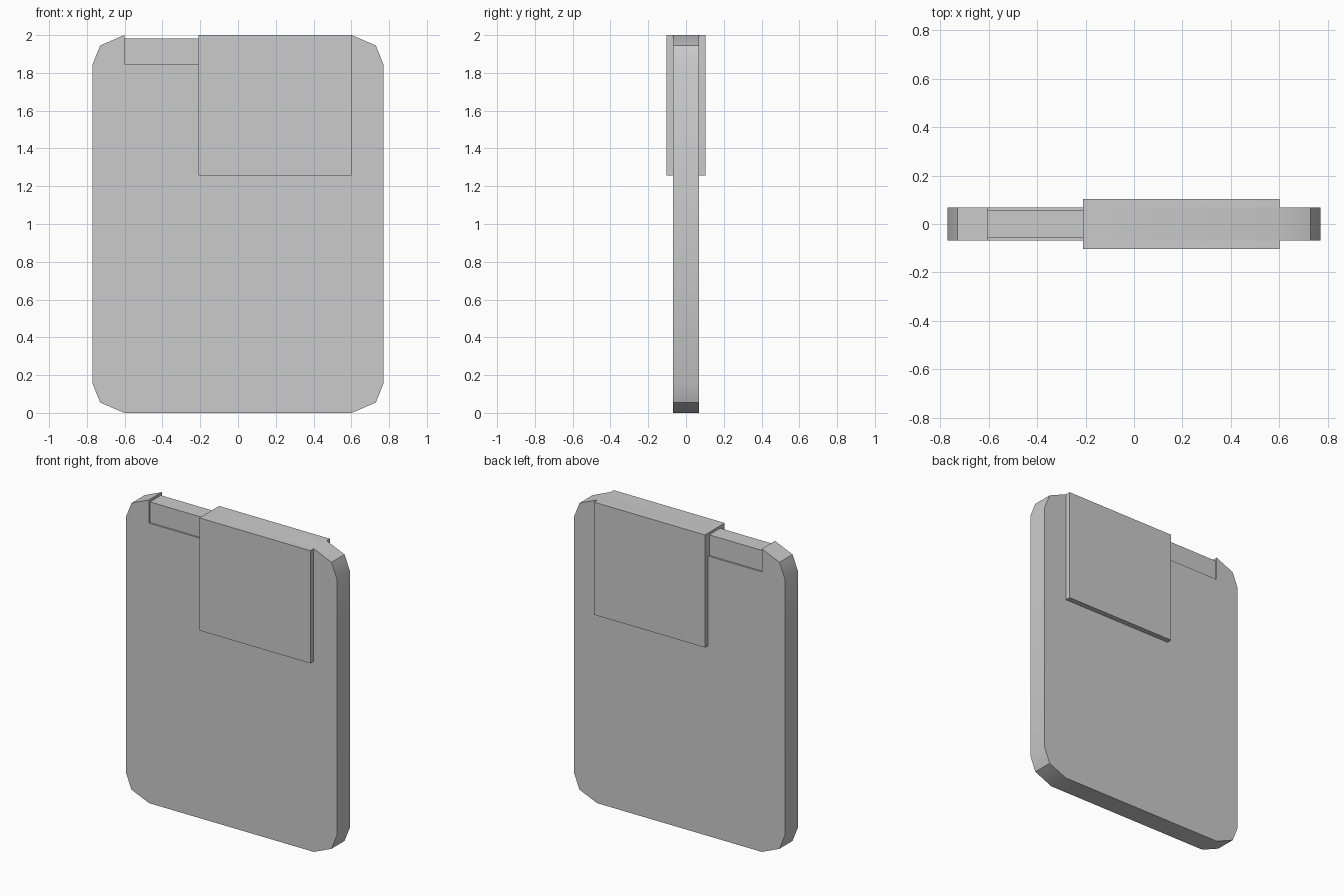
import bpy
import bmesh

if "Cube" in bpy.data.objects:
    bpy.data.objects.remove(bpy.data.objects["Cube"])


def prism(name, outline, half_depth):
    """Extrude an x-z outline symmetrically along y."""
    bm = bmesh.new()
    face = bm.faces.new([bm.verts.new((x, -half_depth, z)) for x, z in outline])
    ext = bmesh.ops.extrude_face_region(bm, geom=[face])
    verts = [v for v in ext["geom"] if isinstance(v, bmesh.types.BMVert)]
    bmesh.ops.translate(bm, verts=verts, vec=(0, 2 * half_depth, 0))
    bmesh.ops.recalc_face_normals(bm, faces=bm.faces)
    mesh = bpy.data.meshes.new(name)
    bm.to_mesh(mesh)
    bm.free()
    obj = bpy.data.objects.new(name, mesh)
    bpy.context.collection.objects.link(obj)
    return obj


def rect(x0, x1, z0, z1):
    return [(x0, z0), (x1, z0), (x1, z1), (x0, z1)]


NOTCH_L, NOTCH_R, NOTCH_Z = -0.602, -0.21, 1.847

# Flat body with faceted corners and a notch in the top edge
corner = [(0.602, 0.0), (0.73, 0.055), (0.77, 0.155)]
right = corner + [(x, 2 - z) for x, z in reversed(corner)]
left = [(-x, z) for x, z in reversed(right)]
notch = [(NOTCH_R, 2.0), (NOTCH_R, NOTCH_Z), (NOTCH_L, NOTCH_Z)]
body = prism("body", right + notch + left, 0.068)
bpy.context.view_layer.objects.active = body
body.select_set(True)
bpy.ops.object.shade_smooth_by_angle(angle=0.52)

# Thinner bar filling the notch
prism("notch_bar", rect(NOTCH_L, NOTCH_R, NOTCH_Z, 1.983), 0.057)

# Thicker plate wrapping the upper part of the body
prism("clip_plate", rect(NOTCH_R, 0.6, 1.257, 2.0), 0.103)
